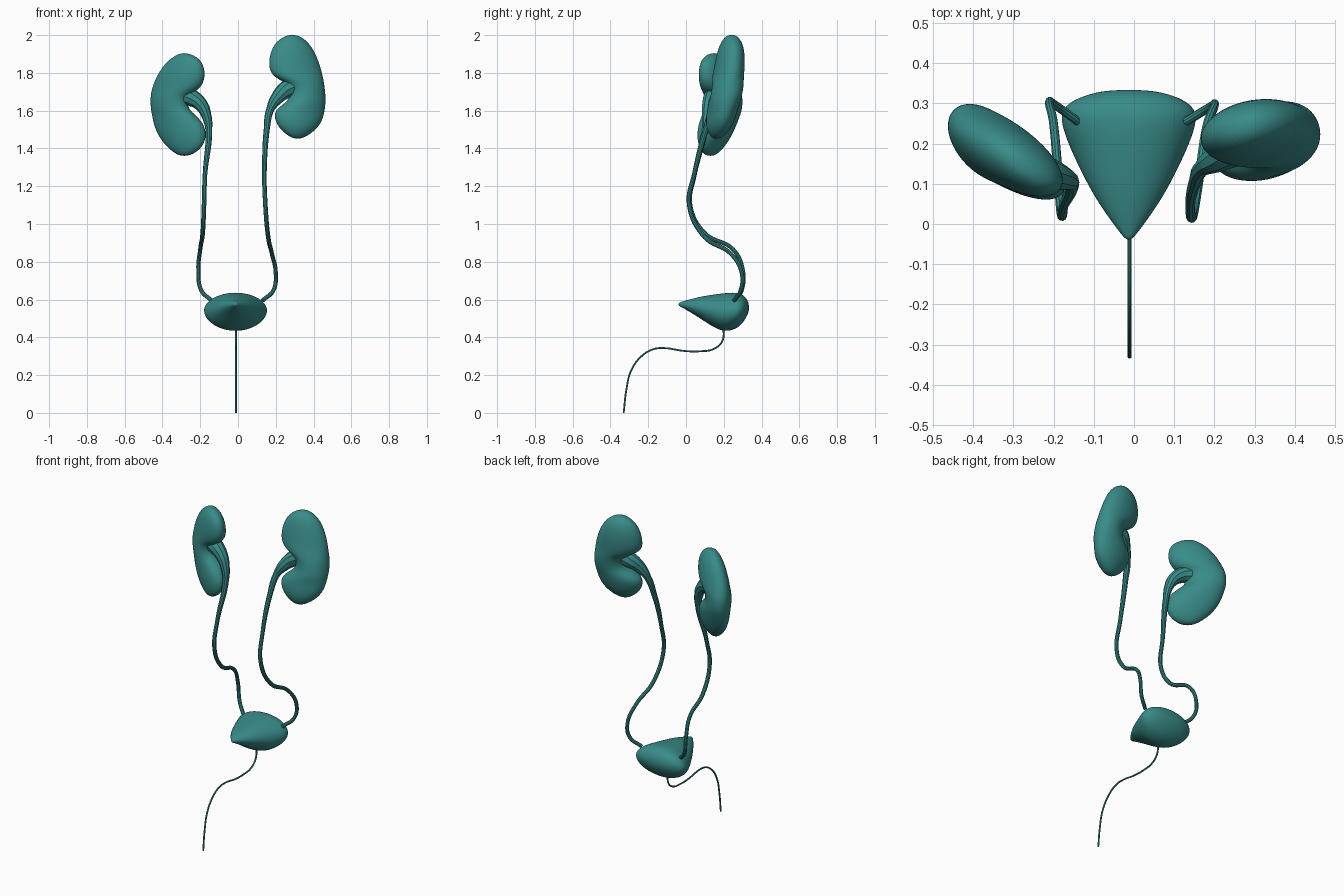
import bpy, bmesh, math
from mathutils import Vector

mat = bpy.data.materials.new("teal")
mat.diffuse_color = (0.04, 0.26, 0.25, 1)


def loft(name, rings, segs=20):
    """Skin elliptical rings given as (centre, half axis u, half axis v)."""
    bm = bmesh.new()
    loops = []
    for c, u, v in rings:
        c, u, v = Vector(c), Vector(u), Vector(v)
        angles = [2 * math.pi * i / segs for i in range(segs)]
        loops.append([bm.verts.new(c + u * math.cos(a) + v * math.sin(a)) for a in angles])
    for a, b in zip(loops, loops[1:]):
        for i in range(segs):
            j = (i + 1) % segs
            bm.faces.new((a[i], a[j], b[j], b[i]))
    bm.faces.new(loops[0])
    bm.faces.new(loops[-1])
    bmesh.ops.recalc_face_normals(bm, faces=bm.faces)
    for f in bm.faces:
        f.smooth = True
    me = bpy.data.meshes.new(name)
    bm.to_mesh(me)
    bm.free()
    me.materials.append(mat)
    ob = bpy.data.objects.new(name, me)
    bpy.context.collection.objects.link(ob)
    sub = ob.modifiers.new("smooth", 'SUBSURF')
    sub.levels = sub.render_levels = 2
    return ob


def kidney(name, rows, slope, xref):
    """Rows: z, inner x, outer x, centre y, half thickness."""
    rings = []
    for z, xi, xo, y, t in rows:
        cx, w = (xi + xo) / 2, (xo - xi) / 2
        rings.append(((cx, y + slope * (cx - xref), z), (w, slope * w, 0), (0, t, 0)))
    return loft(name, rings)


def tube(name, pts):
    """Smooth tube through points x, y, z, radius."""
    cu = bpy.data.curves.new(name, 'CURVE')
    cu.dimensions = '3D'
    cu.bevel_depth = 0.01
    cu.bevel_resolution = 3
    cu.resolution_u = 8
    cu.use_fill_caps = True
    sp = cu.splines.new('BEZIER')
    sp.bezier_points.add(len(pts) - 1)
    for bp, (x, y, z, r) in zip(sp.bezier_points, pts):
        bp.co = (x, y, z)
        bp.radius = r / 0.01
        bp.handle_left_type = bp.handle_right_type = 'AUTO'
    cu.materials.append(mat)
    ob = bpy.data.objects.new(name, cu)
    bpy.context.collection.objects.link(ob)
    bpy.ops.object.select_all(action='DESELECT')
    ob.select_set(True)
    bpy.context.view_layer.objects.active = ob
    bpy.ops.object.convert(target='MESH')
    bpy.ops.object.shade_smooth_by_angle()
    return ob


# Kidneys, notched on the inner side
kidney("kidney_high", [
    (2.003, .265, .31, .245, .02), (1.97, .20, .37, .245, .055),
    (1.90, .165, .415, .24, .074), (1.82, .16, .442, .23, .08),
    (1.775, .19, .452, .22, .083), (1.74, .27, .458, .215, .083),
    (1.68, .28, .465, .205, .083), (1.64, .25, .465, .195, .082),
    (1.60, .187, .461, .19, .08), (1.54, .195, .447, .178, .074),
    (1.49, .232, .405, .168, .056), (1.45, .29, .34, .16, .02)], .15, .31)
kidney("kidney_low", [
    (1.905, -.265, -.305, .16, .02), (1.88, -.205, -.355, .16, .05),
    (1.83, -.175, -.405, .165, .073), (1.76, -.173, -.443, .17, .085),
    (1.71, -.205, -.459, .175, .09), (1.675, -.27, -.465, .175, .09),
    (1.61, -.265, -.464, .175, .09), (1.57, -.215, -.455, .172, .088),
    (1.52, -.172, -.447, .165, .082), (1.45, -.165, -.415, .155, .07),
    (1.39, -.20, -.36, .145, .045), (1.36, -.26, -.31, .14, .02)], -.45, -.31)

# Ureters, flared where they enter the kidneys
tube("ureter_high", [
    (.30, .20, 1.73, .05), (.255, .19, 1.71, .048), (.21, .165, 1.67, .036),
    (.17, .14, 1.605, .021), (.152, .105, 1.5, .016), (.14, .045, 1.27, .012),
    (.145, .017, 1.10, .012), (.16, .10, .93, .012), (.18, .24, .84, .011),
    (.20, .295, .74, .011), (.188, .29, .65, .011), (.13, .255, .595, .011)])
tube("ureter_low", [
    (-.29, .155, 1.68, .05), (-.24, .135, 1.665, .045), (-.195, .12, 1.63, .036),
    (-.166, .11, 1.57, .026), (-.155, .10, 1.5, .018), (-.175, .045, 1.26, .012),
    (-.18, .022, 1.10, .012), (-.187, .10, .95, .012), (-.20, .25, .865, .011),
    (-.21, .30, .76, .011), (-.195, .295, .65, .011), (-.14, .255, .595, .011)])

# Bladder: rows of y, low z, high z, half width
loft("bladder", [((-.013, y, (lo + hi) / 2), (w, 0, 0), (0, 0, (hi - lo) / 2))
                 for y, lo, hi, w in [
    (-.04, .567, .583, .006), (-.02, .558, .59, .024), (.06, .51, .613, .083),
    (.14, .455, .627, .125), (.20, .427, .635, .153), (.26, .44, .64, .174),
    (.295, .468, .63, .163), (.32, .505, .61, .115), (.334, .54, .575, .05)]])

# Urethra
tube("urethra", [(-.011, y, z, .005) for y, z in [
    (.20, .45), (.192, .38), (.15, .34), (.07, .326), (-.01, .328), (-.115, .343),
    (-.17, .338), (-.23, .305), (-.29, .225), (-.316, .12), (-.33, 0)]])
